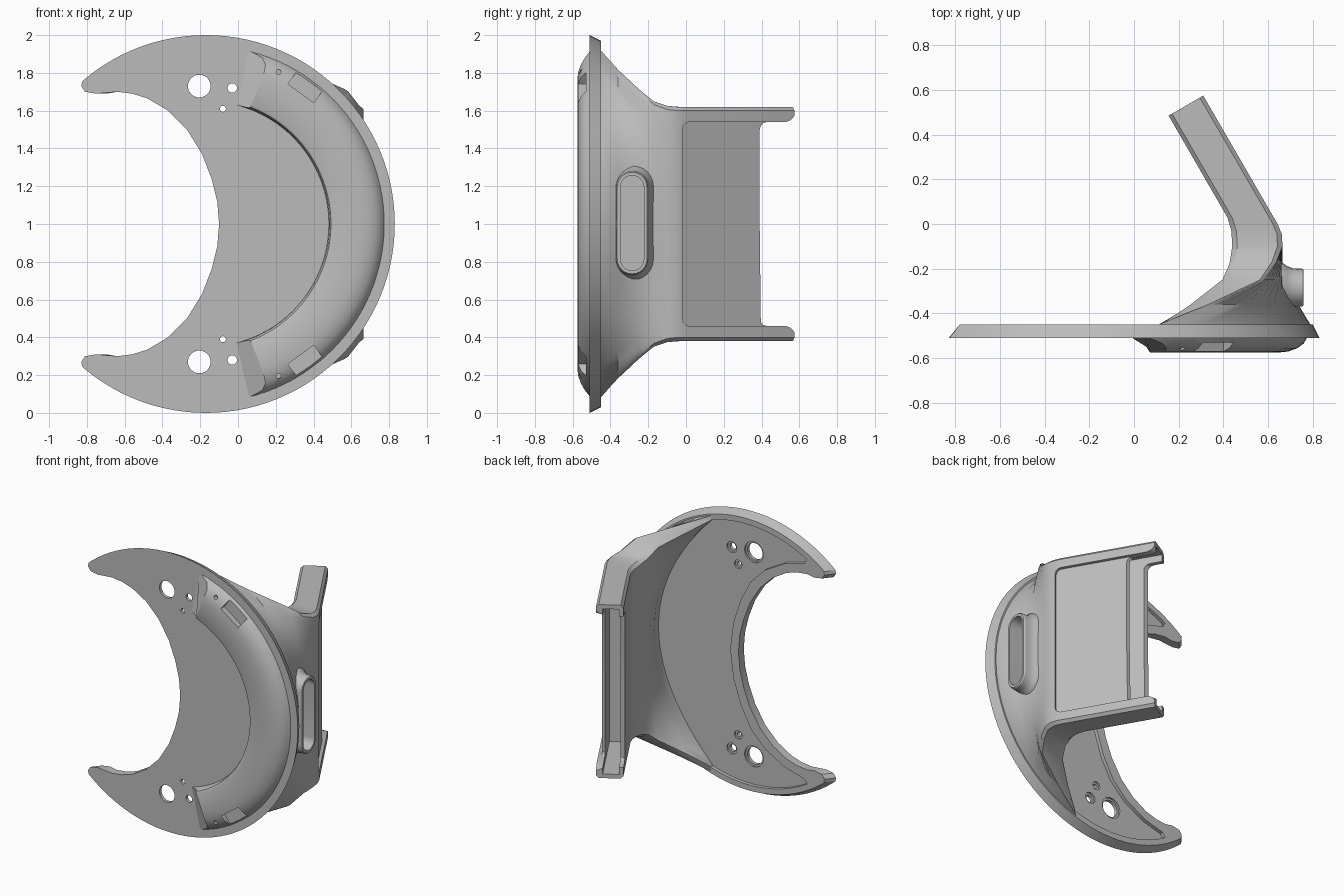
import bpy, bmesh
from math import sin, cos, pi, radians
from mathutils import Vector as V

if "Cube" in bpy.data.objects:
    bpy.data.objects.remove(bpy.data.objects["Cube"])

grey = bpy.data.materials.new("plain_grey")
grey.use_nodes = True
grey.diffuse_color = (0.5, 0.5, 0.5, 1)
grey.node_tree.nodes["Principled BSDF"].inputs["Base Color"].default_value = (0.5, 0.5, 0.5, 1)

CX, CZ = -0.17, 1.0   # centre of the round outline


def polar(r, deg, y):
    return V((CX + r * cos(radians(deg)), y, CZ + r * sin(radians(deg))))


def loft(name, rings, helper=False):
    """Skin a closed solid through rings of equal length."""
    bm = bmesh.new()
    rows = [[bm.verts.new(p) for p in ring] for ring in rings]
    n = len(rows[0])
    for a, b in zip(rows, rows[1:]):
        for i in range(n):
            j = (i + 1) % n
            bm.faces.new((a[i], a[j], b[j], b[i]))
    bm.faces.new(rows[0])
    bm.faces.new(rows[-1])
    bmesh.ops.recalc_face_normals(bm, faces=bm.faces)
    mesh = bpy.data.meshes.new(name)
    bm.to_mesh(mesh)
    bm.free()
    obj = bpy.data.objects.new(name, mesh)
    bpy.context.collection.objects.link(obj)
    mesh.materials.append(grey)
    if helper:
        obj.hide_render = True
        obj.hide_set(True)
        obj.display_type = 'WIRE'
    return obj


def cutter(name, ring, depth):
    ring = [V(p) for p in ring]
    return loft(name, [ring, [p + V(depth) for p in ring]], True)


def cut(obj, *tools):
    for tool in tools:
        mod = obj.modifiers.new(tool.name, 'BOOLEAN')
        mod.operation, mod.solver, mod.object = 'DIFFERENCE', 'EXACT', tool


def disc(name, x, z, r, y0, y1):
    ring = [(x + r * cos(a * pi / 16), y0, z + r * sin(a * pi / 16)) for a in range(32)]
    return cutter(name, ring, (0, y1 - y0, 0))


def mirrored(half, y):
    """Close a half outline (x, z above the middle) with its reflection."""
    low = [(x, 2 - z) for x, z in reversed(half) if abs(z - 1) > 1e-4]
    return [V((x, y, z)) for x, z in half + low]


# Crescent plate with sloping outer edge
def crescent(r, shift):
    arc = [polar(r, 129 * i / 40, 0) for i in range(41)]
    tip = [(-.825, 1.755), (-.83, 1.73), (-.81, 1.70), (-.75, 1.69)]
    inner = [(-.64, 1.70), (-.56, 1.69), (-.48, 1.665), (-.37, 1.60), (-.27, 1.50),
             (-.19, 1.37), (-.14, 1.24), (-.11, 1.12), (-.10, 1.0)]
    return [(p.x, p.z) for p in arc] + [(x + shift, z) for x, z in tip] + inner


plate = loft("crescent_plate", [mirrored(crescent(1.0, 0), -.51),
                                mirrored(crescent(.97, .05), -.45)])

# Sunken floor on the back of the plate
floor = [(p.x, p.z) for p in (polar(.93, 120.5 * i / 30, 0) for i in range(31))]
floor += [(-.62, 1.77), (-.47, 1.73), (-.31, 1.64), (-.2, 1.53), (-.12, 1.38),
          (-.06, 1.2), (-.035, 1.0)]
cut(plate, cutter("floor_cutter", mirrored(floor, -.475), (0, .1, 0)))

# Holes with countersinks on the back
for side in (1, -1):
    for x, h, r in ((-.205, .73, .06), (-.03, .72, .025), (-.08, .61, .016)):
        z = 1 + side * h
        cut(plate, disc("hole_cutter", x, z, r, -.6, -.4),
            disc("countersink_cutter", x, z, r + .014, -.487, -.4))

# Raised front collar: rounded profile swept around the centre, flared ends
profile = [(.65, -.50), (.655, -.55), (.662, -.568), (.675, -.575), (.82, -.575),
           (.86, -.571), (.90, -.557), (.93, -.535), (.95, -.50)]
rings = []
for i in range(49):
    t = i / 24 - 1
    rings.append([polar(r, t * (69 + 6 * ((y + .575) / .065) ** 2), y) for r, y in profile])
collar = loft("front_collar", rings)

# Slots and pin holes in the collar
for side in (1, -1):
    ang = side * 54
    c = polar(.885, ang, -.61)
    out = V((cos(radians(ang)), 0, sin(radians(ang))))
    tan = V((-out.z, 0, out.x))
    ring = [c + out * a + tan * b for a, b in ((-.03, -.085), (.08, -.085), (.08, .085), (-.03, .085))]
    cut(collar, cutter("slot_cutter", ring, (0, .08, 0)),
        disc("pin_cutter", .215, 1 + side * .805, .013, -.6, -.53))

# Bracket body: crescent root narrowing into a bent, flat arm
STEPS = 24


def station(fx, fz, inner, outer):
    """Blend root curves into a straight section; inner/outer hold the end (x, y)."""
    ins, outs = [], []
    for i in range(STEPS + 1):
        t = i / STEPS * 2 - 1
        root_in = V((.55 - .43 * t * t, 0, 1 + .88 * t))
        root_out = polar(.96, 73 * t, 0)
        for lst, root, end in ((ins, root_in, inner), (outs, root_out, outer)):
            x = root.x + (end[0] - root.x) * fx
            z = root.z + (1 + .62 * t - root.z) * fz
            if abs(t) > .999:
                z -= t * .02 * fz
            lst.append(V((x, end[1], z)))

    def cap(a, b, s):
        pts = [a.lerp(b, .1), a.lerp(b, .9)]
        for p in pts:
            p.z += s * .02 * fz
        return pts
    return ins + cap(ins[-1], outs[-1], 1) + outs[::-1] + cap(outs[0], ins[0], -1)


body = loft("bracket_body", [
    station(0, 0, (.44, -.48), (.66, -.48)),
    station(0, 0, (.44, -.45), (.66, -.45)),
    station(.42, .33, (.44, -.36), (.66, -.36)),
    station(.86, .68, (.44, -.25), (.66, -.25)),
    station(.96, .9, (.44, -.18), (.66, -.17)),
    station(1, .98, (.44, -.10), (.665, -.10)),
    station(1, 1, (.436, -.03), (.662, -.045)),
    station(1, 1, (.418, .03), (.643, 0)),
    station(1, 1, (.155, .485), (.31, .575))])

# Arm axes: along towards the tip, across towards the outer face
along, across = V((-.5, .866, 0)), V((.866, .5, 0))
tip_in = V((.155, .485, 0))


def arm_point(u, w, z):
    return tip_in + along * u + across * w + V((0, 0, z))


# Hollow of the sleeve
hollow = cutter("hollow_cutter", [arm_point(-.5, .03, .41), arm_point(.2, .03, .41),
                                  arm_point(.2, .03, 1.59), arm_point(-.5, .03, 1.59)], across * .105)

# Open end, leaving two hooked rails
half = [(.39, 1.0), (.39, 1.5), (.396, 1.52), (.41, 1.535), (.43, 1.54), (.53, 1.54),
        (.555, 1.55), (.57, 1.565), (.58, 1.59), (.7, 1.59), (.7, 1.0)]
opening = cutter("opening_cutter", [(-.2, p.x, p.z) for p in mirrored(half, 0)][:-1], (1.2, 0, 0))

# Shallow panel on the outer face
half = [(-.685, 1.0), (-.685, 1.5), (-.68, 1.52), (-.665, 1.535), (-.645, 1.54),
        (.1, 1.54), (.1, 1.0)]
panel = cutter("panel_cutter", [arm_point(p.x, .157, p.z) for p in mirrored(half, 0)], across * .2)


# Pill-shaped port on the outer side
def pill(x, r, grow=0):
    r += grow
    pts = []
    for s, start in ((1, 0), (-1, pi)):
        for i in range(13):
            a = start + pi * i / 12
            pts.append(V((x, -.285 + r * cos(a), 1.005 + s * .19 + r * sin(a))))
    return pts


port = loft("side_port", [pill(.58, .085, .05), pill(.66, .085, .03), pill(.685, .085, .012),
                          pill(.71, .085, .002), pill(.752, .085), pill(.76, .085, -.006)])
bore = cutter("port_cutter", pill(.52, .062), (.4, 0, 0))
cut(port, bore)
cut(body, hollow, opening, panel, bore)

# Apply the cuts and shade smooth with crisp edges
for obj in (plate, collar, body, port):
    bpy.ops.object.select_all(action='DESELECT')
    obj.select_set(True)
    bpy.context.view_layer.objects.active = obj
    for mod in list(obj.modifiers):
        bpy.ops.object.modifier_apply(modifier=mod.name)
    bpy.ops.object.shade_smooth_by_angle(angle=radians(32))
for obj in [o for o in bpy.data.objects if o.name.split(".")[0].endswith("_cutter")]:
    bpy.data.objects.remove(obj)
